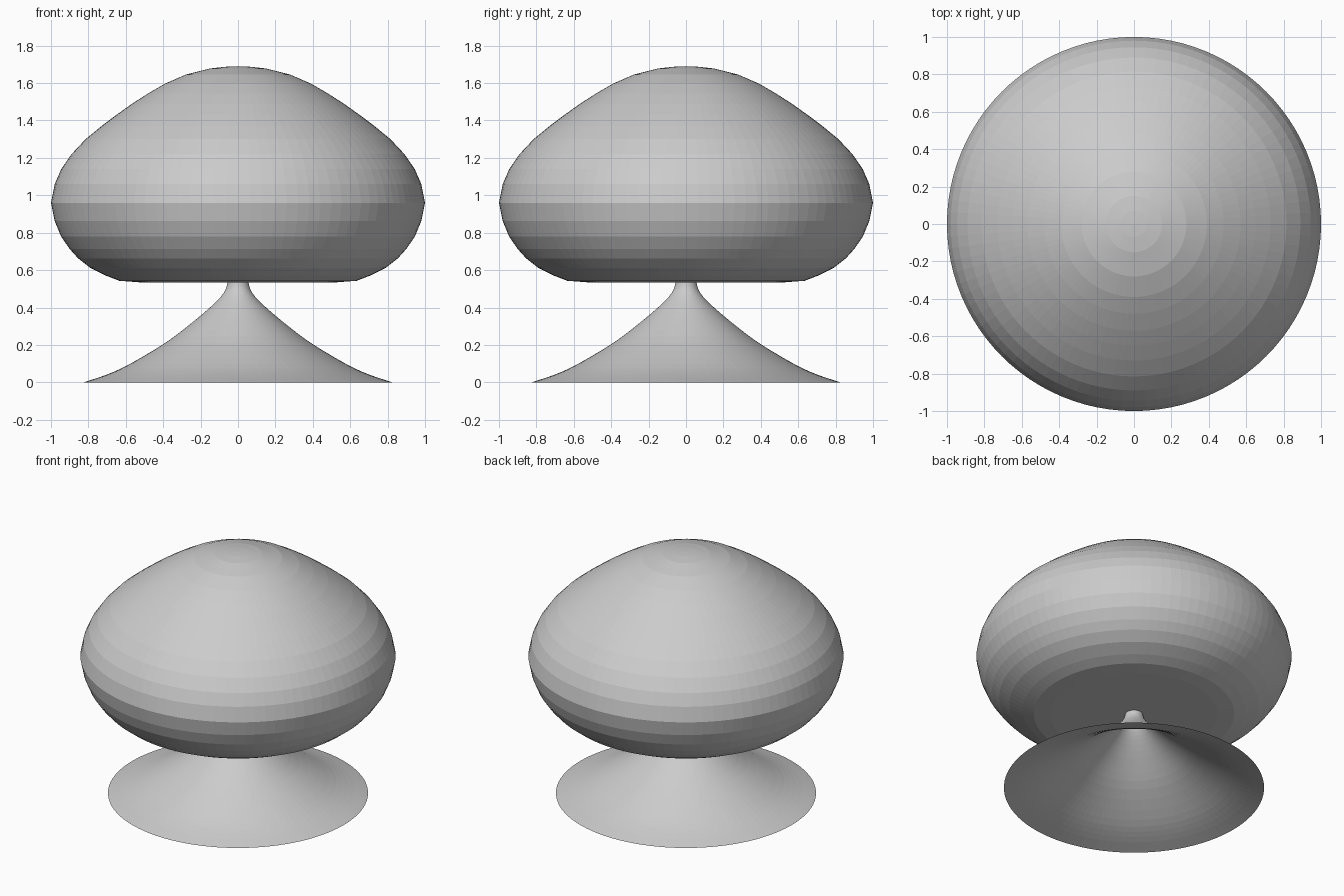
import bpy, bmesh, math
from mathutils import Vector

if "Cube" in bpy.data.objects:
    bpy.data.objects.remove(bpy.data.objects["Cube"])

SEGMENTS = 96


def refine(points, steps):
    """Catmull-Rom interpolation through a coarse profile."""
    p = [Vector(q) for q in points]
    p = [2 * p[0] - p[1]] + p + [2 * p[-1] - p[-2]]
    out = []
    for i in range(1, len(p) - 2):
        a, b, c, d = p[i - 1:i + 3]
        for k in range(steps):
            t = k / steps
            out.append(0.5 * (2 * b + (c - a) * t + (2 * a - 5 * b + 4 * c - d) * t ** 2
                              + (3 * b - a - 3 * c + d) * t ** 3))
    return [tuple(v) for v in out] + [tuple(points[-1])]


def lathe(name, profile):
    """Revolve an (r, z) profile, listed bottom to top, around z."""
    bm = bmesh.new()
    verts = [bm.verts.new((r, 0, z)) for r, z in profile]
    edges = [bm.edges.new(pair) for pair in zip(verts, verts[1:])]
    bmesh.ops.spin(bm, geom=verts + edges, cent=(0, 0, 0), axis=(0, 0, 1),
                   angle=math.tau, steps=SEGMENTS, use_merge=True)
    bmesh.ops.remove_doubles(bm, verts=bm.verts, dist=1e-5)
    # make the faces point away from the axis
    bm.normal_update()
    if sum(f.normal.xy.dot(f.calc_center_median().xy) for f in bm.faces) < 0:
        bmesh.ops.reverse_faces(bm, faces=bm.faces)
    mesh = bpy.data.meshes.new(name)
    bm.to_mesh(mesh)
    bm.free()
    obj = bpy.data.objects.new(name, mesh)
    bpy.context.collection.objects.link(obj)
    return obj


# Flared foot rising into a thin neck, open underneath
lathe("base", refine([
    (0.825, 0.0), (0.70, 0.042), (0.58, 0.097), (0.39, 0.21), (0.257, 0.31),
    (0.15, 0.40), (0.09, 0.46), (0.065, 0.50), (0.056, 0.537)], 3))

# Closed mushroom shade with visible facet bands
lathe("shade", [
    (0, 0.535), (0.53, 0.535), (0.635, 0.543), (0.705, 0.57), (0.79, 0.612), (0.855, 0.663),
    (0.90, 0.713), (0.946, 0.78), (0.98, 0.862), (1.0, 0.96), (0.98, 1.06),
    (0.945, 1.14), (0.89, 1.22), (0.815, 1.30), (0.73, 1.37), (0.65, 1.43),
    (0.57, 1.487), (0.48, 1.545), (0.39, 1.597), (0.28, 1.645), (0.15, 1.678),
    (0.07, 1.687), (0, 1.69)])
